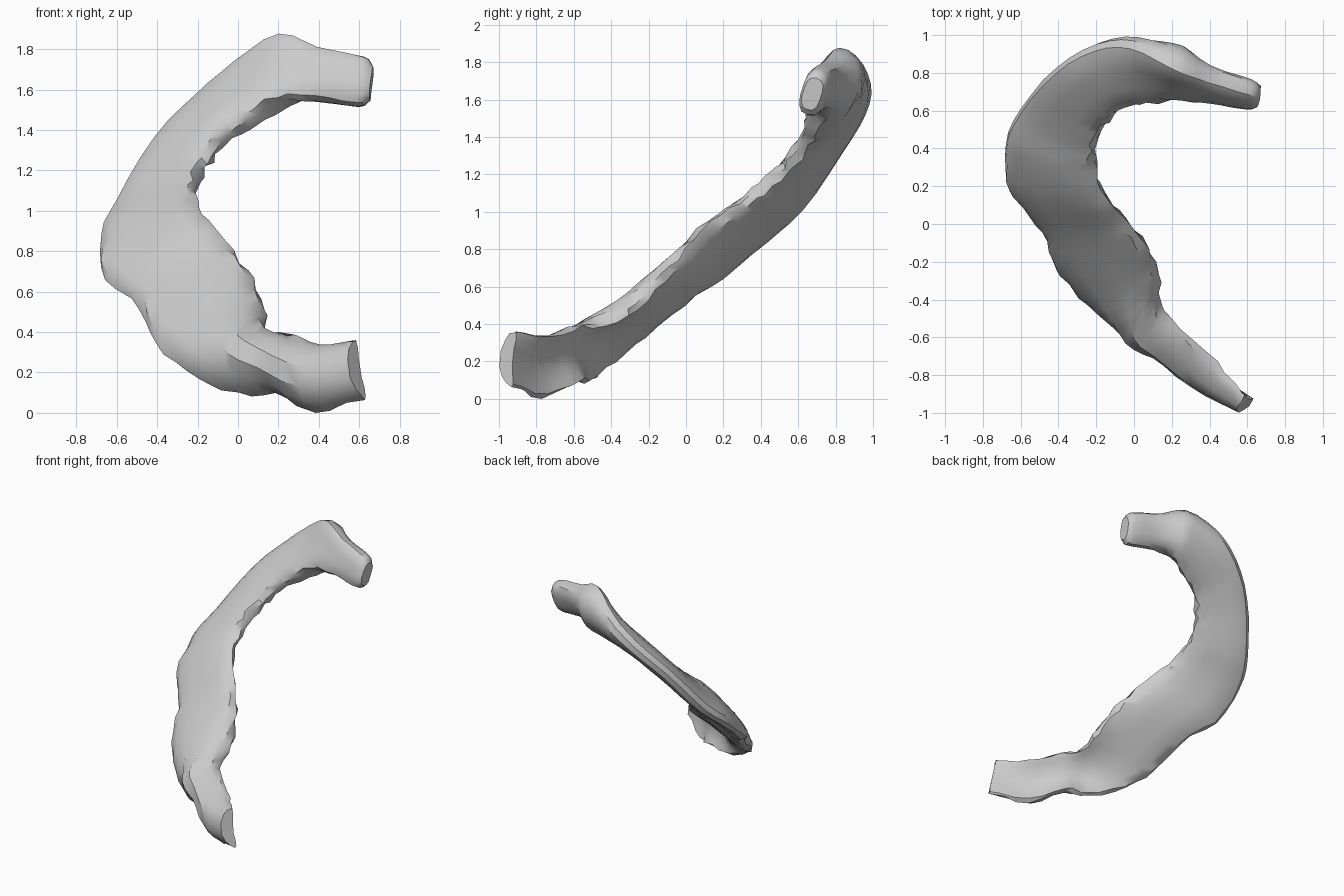
import bpy
import bmesh
import math
import random
from mathutils import Vector

cube = bpy.data.objects.get("Cube")
if cube:
    bpy.data.objects.remove(cube, do_unlink=True)

random.seed(4)
SIDES = 14     # points around each cross-section
STEPS = 3      # rings between neighbouring stations

# stations along the bone: outer edge, inner edge, (thickness, bow)
stations = [
    ((.67, .7, 1.72), (.65, .65, 1.55), (.1, 0)),
    ((.62, .72, 1.77), (.59, .65, 1.52), (.14, 0)),
    ((.4, .79, 1.81), (.38, .68, 1.55), (.16, .01)),
    ((.22, .87, 1.87), (.2, .68, 1.53), (.23, .06)),
    ((0, .97, 1.73), (.05, .65, 1.44), (.18, .02)),
    ((-.2, .95, 1.56), (-.08, .6, 1.35), (.15, 0)),
    ((-.41, .83, 1.35), (-.16, .52, 1.24), (.14, 0)),
    ((-.6, .61, 1.03), (-.2, .4, 1.13), (.14, 0)),
    ((-.68, .42, .86), (-.2, .28, 1.05), (.14, 0)),
    ((-.65, .18, .66), (-.15, .14, .95), (.14, 0)),
    ((-.48, -.04, .52), (-.03, 0, .8), (.15, 0)),
    ((-.4, -.24, .35), (.07, -.14, .67), (.15, -.02)),
    ((-.25, -.4, .21), (.13, -.27, .52), (.15, -.07)),
    ((0, -.52, .1), (.14, -.43, .42), (.15, -.13)),
    ((.19, -.58, .1), (.24, -.57, .4), (.15, -.11)),
    ((.38, -.76, .01), (.42, -.75, .34), (.13, -.09)),
    ((.63, -.94, .08), (.58, -.91, .37), (.09, -.05)),
]


def spline(a, b, c, d, t):
    """Smooth blend from b to c."""
    return b + (c - a) * (t / 2) + (a * 2 - b * 5 + c * 4 - d) * (t * t / 2) \
        + (b * 3 - a - c * 3 + d) * (t ** 3 / 2)


def resample(points):
    pts = [Vector(p) for p in points]
    pts = [pts[0] * 2 - pts[1]] + pts + [pts[-1] * 2 - pts[-2]]
    out = []
    for i in range(1, len(pts) - 2):
        out += [spline(*pts[i - 1:i + 3], s / STEPS) for s in range(STEPS)]
    return out + [pts[-2]]


outer, inner, shape = (resample(column) for column in zip(*stations))
middle = [(o + i) / 2 for o, i in zip(outer, inner)]
last = len(middle) - 1

# loft a flattened cross-section along the curve, bowed into a scoop at the low end
bm = bmesh.new()
rings = []
for k, centre in enumerate(middle):
    tangent = middle[min(k + 1, last)] - middle[max(k - 1, 0)]
    half = (outer[k] - inner[k]) / 2
    normal = tangent.cross(half).normalized()
    thickness, bow = shape[k]
    ring = []
    for j in range(SIDES):
        angle = math.tau * j / SIDES
        c, s = math.cos(angle), math.sin(angle)
        across = math.copysign(abs(c) ** .8, c)
        through = math.copysign(abs(s) ** .75, s) * thickness / 2
        point = centre + half * across + normal * (through + bow * (1 - across ** 2))
        # ragged rim, rougher on the inner edge and lower end
        rough = .014 if c < -.85 and k > 6 else .012 if abs(c) > .85 and k > 24 else .002
        point += Vector([random.uniform(-rough, rough) for _ in range(3)])
        ring.append(bm.verts.new(point))
    rings.append(ring)

for a, b in zip(rings, rings[1:]):
    for j in range(SIDES):
        n = (j + 1) % SIDES
        bm.faces.new((a[j], a[n], b[n], b[j]))

# blunt ends
bm.faces.new(rings[0][::-1])
bm.faces.new(rings[-1])
bmesh.ops.recalc_face_normals(bm, faces=bm.faces)

# rest on the ground
lowest = min(v.co.z for v in bm.verts)
bmesh.ops.translate(bm, verts=bm.verts, vec=(0, 0, -lowest))

mesh = bpy.data.meshes.new("curved_bone")
bm.to_mesh(mesh)
bm.free()
bone = bpy.data.objects.new("curved_bone", mesh)
bpy.context.collection.objects.link(bone)

grey = bpy.data.materials.new("light_grey")
grey.use_nodes = True
colour = (.6, .6, .6, 1)
grey.diffuse_color = colour
grey.node_tree.nodes["Principled BSDF"].inputs["Base Color"].default_value = colour
mesh.materials.append(grey)

bpy.ops.object.select_all(action="DESELECT")
bone.select_set(True)
bpy.context.view_layer.objects.active = bone
bpy.ops.object.shade_smooth_by_angle(angle=math.radians(35))
